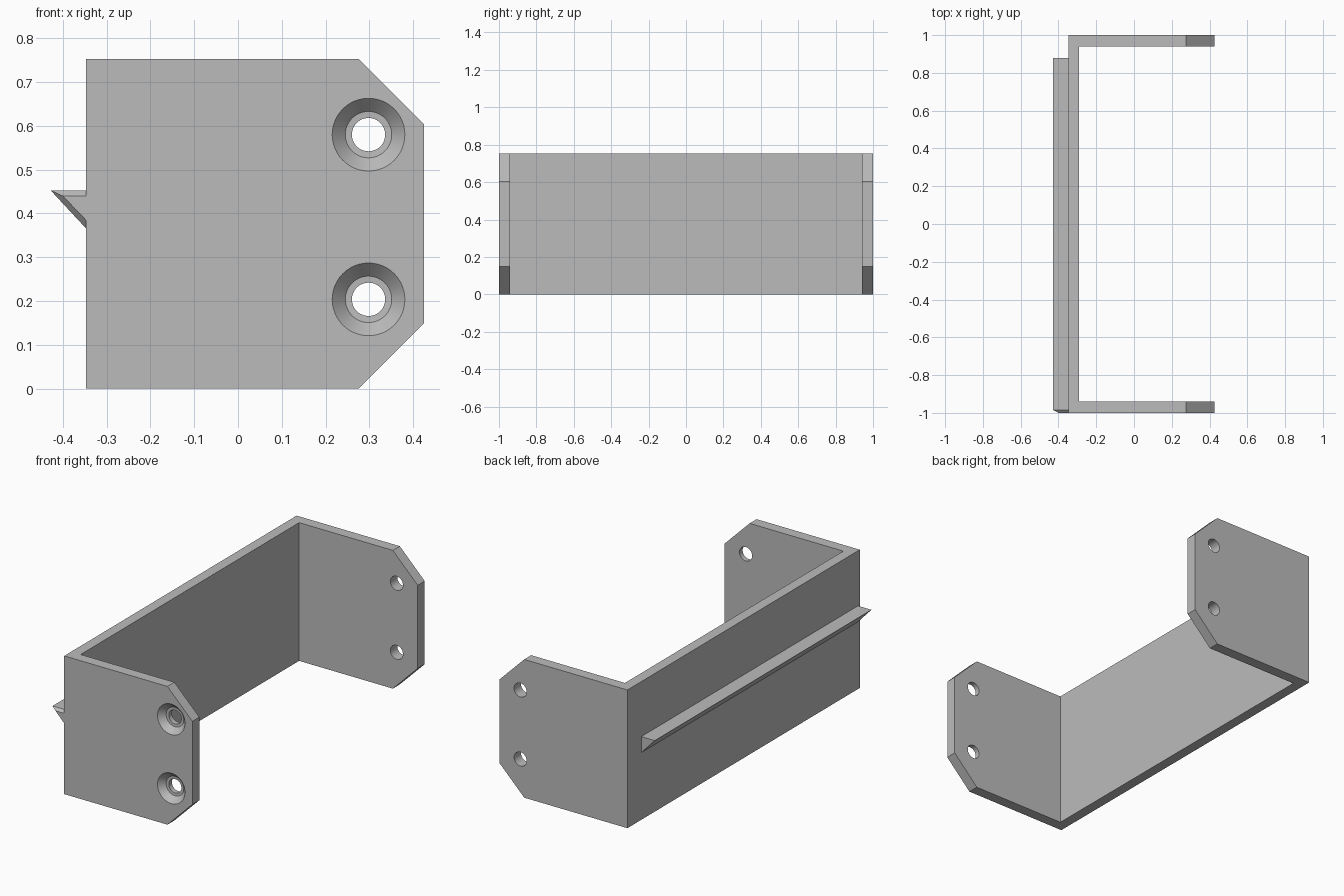
import bpy, bmesh, math
from mathutils import Vector, Matrix

cube = bpy.data.objects.get("Cube")
if cube:
    bpy.data.objects.remove(cube, do_unlink=True)

HEIGHT = 0.753
WALL_X, INNER_X, TIP_X = -0.347, -0.29, 0.425
INNER_Y = 0.94
CHAMFER = 0.15
HOLE_X, HOLE_Z = 0.298, (0.204, 0.58)

grey = bpy.data.materials.new("plain grey")
grey.use_nodes = True
grey.diffuse_color = (0.5, 0.5, 0.5, 1)
grey.node_tree.nodes["Principled BSDF"].inputs["Base Color"].default_value = (0.5, 0.5, 0.5, 1)


def make_object(name, bm):
    bmesh.ops.recalc_face_normals(bm, faces=bm.faces)
    mesh = bpy.data.meshes.new(name)
    bm.to_mesh(mesh)
    bm.free()
    mesh.materials.append(grey)
    obj = bpy.data.objects.new(name, mesh)
    bpy.context.collection.objects.link(obj)
    return obj


def loft(name, *rings):
    """Solid through a series of matching rings of points."""
    bm = bmesh.new()
    loops = [[bm.verts.new(p) for p in ring] for ring in rings]
    for a, b in zip(loops, loops[1:]):
        for i in range(len(a)):
            j = (i + 1) % len(a)
            bm.faces.new((a[i], a[j], b[j], b[i]))
    bm.faces.new(loops[0])
    bm.faces.new(loops[-1])
    return make_object(name, bm)


def circle(y, z, radius, sides=48):
    steps = [2 * math.pi * i / sides for i in range(sides)]
    return [(HOLE_X + radius * math.cos(a), y, z + radius * math.sin(a)) for a in steps]


def cut(target, cutter):
    cutter.hide_render = True
    mod = target.modifiers.new("cut", 'BOOLEAN')
    mod.operation = 'DIFFERENCE'
    mod.solver = 'EXACT'
    mod.object = cutter
    bpy.context.view_layer.objects.active = target
    bpy.ops.object.modifier_apply(modifier=mod.name)
    bpy.data.objects.remove(cutter, do_unlink=True)


# U-shaped bracket: back wall with two flanges
outline = [(WALL_X, -1), (TIP_X, -1), (TIP_X, -INNER_Y), (INNER_X, -INNER_Y),
           (INNER_X, INNER_Y), (TIP_X, INNER_Y), (TIP_X, 1), (WALL_X, 1)]
bracket = loft("bracket", *[[(x, y, z) for x, y in outline] for z in (0, HEIGHT)])

# Chamfered flange corners
bm = bmesh.new()
bm.from_mesh(bracket.data)
for z, up in ((0, -1), (HEIGHT, 1)):
    cutting = bmesh.ops.bisect_plane(
        bm, geom=bm.verts[:] + bm.edges[:] + bm.faces[:],
        plane_co=(TIP_X - CHAMFER, 0, z), plane_no=(1, 0, up), clear_outer=True)
    edges = [e for e in cutting["geom_cut"] if isinstance(e, bmesh.types.BMEdge)]
    bmesh.ops.holes_fill(bm, edges=edges)
bmesh.ops.recalc_face_normals(bm, faces=bm.faces)
bm.to_mesh(bracket.data)
bm.free()

# Screw holes, with a stepped countersink in the front flange
for z in HOLE_Z:
    cut(bracket, loft("front_hole_cutter",
                      circle(-1.03, z, 0.083), circle(-1, z, 0.083),
                      circle(-0.968, z, 0.053), circle(-0.967, z, 0.038),
                      circle(-0.9, z, 0.038)))
    cut(bracket, loft("rear_hole_cutter", circle(0.9, z, 0.038), circle(1.1, z, 0.038)))


# Triangular rib on the back wall, tapered at its front end
def rib_section(y, tip, top, bottom):
    return [(WALL_X, y, top), (tip, y, top), (WALL_X, y, bottom)]


rib = loft("snap_rib",
           rib_section(-1, -0.400, 0.44, 0.385),
           rib_section(-0.985, -0.428, 0.453, 0.366),
           rib_section(0.88, -0.428, 0.453, 0.366))

# Smooth the round walls, keep the plate edges sharp
bpy.ops.object.select_all(action='DESELECT')
bracket.select_set(True)
bpy.context.view_layer.objects.active = bracket
bpy.ops.object.shade_smooth_by_angle(angle=math.radians(25))
